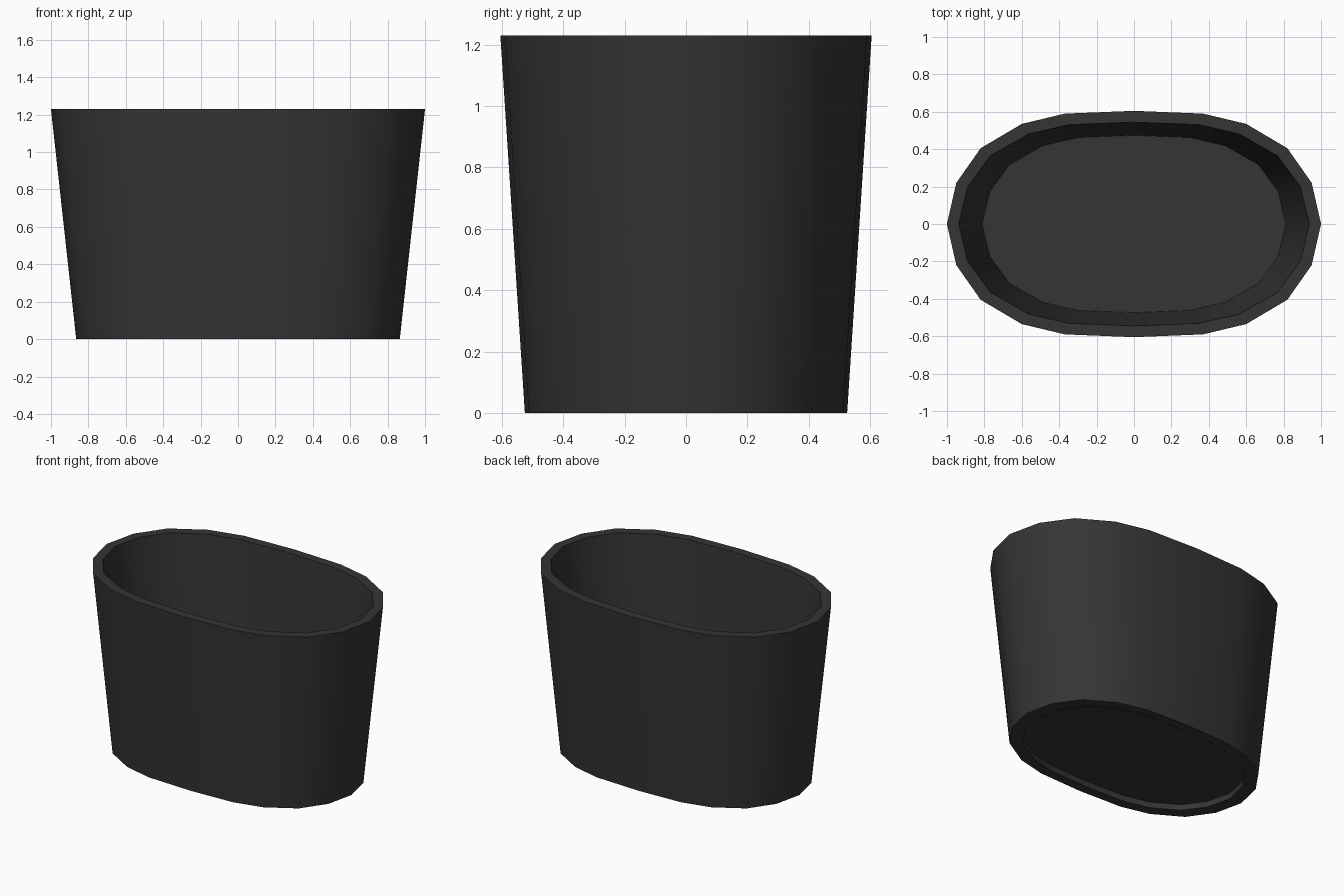
import bpy, bmesh, math

if "Cube" in bpy.data.objects:
    bpy.data.objects.remove(bpy.data.objects["Cube"])

# Quarter outline of the rim, mirrored into a 20-sided oval
quarter = [(1.0, 0.0), (0.95, 0.22), (0.82, 0.405), (0.60, 0.535), (0.37, 0.59), (0.0, 0.605)]
half = quarter + [(-x, y) for x, y in reversed(quarter[:-1])]
outline = half + [(-x, -y) for x, y in half[1:-1]]

# Rings as (x scale, y scale, z): foot recess, foot, outer rim, inner rim, inner floor
rings = [
    (0.775, 0.76, 0.04),
    (0.775, 0.76, 0.0),
    (0.865, 0.868, 0.0),
    (1.0, 1.0, 1.23),
    (0.937, 0.90, 1.23),
    (0.812, 0.783, 0.09),
]

# Tapered hollow pot: bridge the rings and cap both ends
bm = bmesh.new()
loops = [[bm.verts.new((x * sx, y * sy, z)) for x, y in outline] for sx, sy, z in rings]
n = len(outline)
for a, b in zip(loops, loops[1:]):
    for i in range(n):
        j = (i + 1) % n
        bm.faces.new((a[i], a[j], b[j], b[i]))
bm.faces.new(loops[0][::-1])
bm.faces.new(loops[-1])
bmesh.ops.recalc_face_normals(bm, faces=bm.faces)
mesh = bpy.data.meshes.new("oval_pot")
bm.to_mesh(mesh)
bm.free()
pot = bpy.data.objects.new("oval_pot", mesh)
bpy.context.collection.objects.link(pot)

# Smooth walls with crisp rims
bpy.context.view_layer.objects.active = pot
pot.select_set(True)
bpy.ops.object.shade_smooth_by_angle(angle=math.radians(40))

# Dark charcoal finish
mat = bpy.data.materials.new("charcoal")
mat.diffuse_color = (0.035, 0.035, 0.035, 1)
mat.use_nodes = True
mat.node_tree.nodes["Principled BSDF"].inputs["Base Color"].default_value = mat.diffuse_color
mesh.materials.append(mat)
